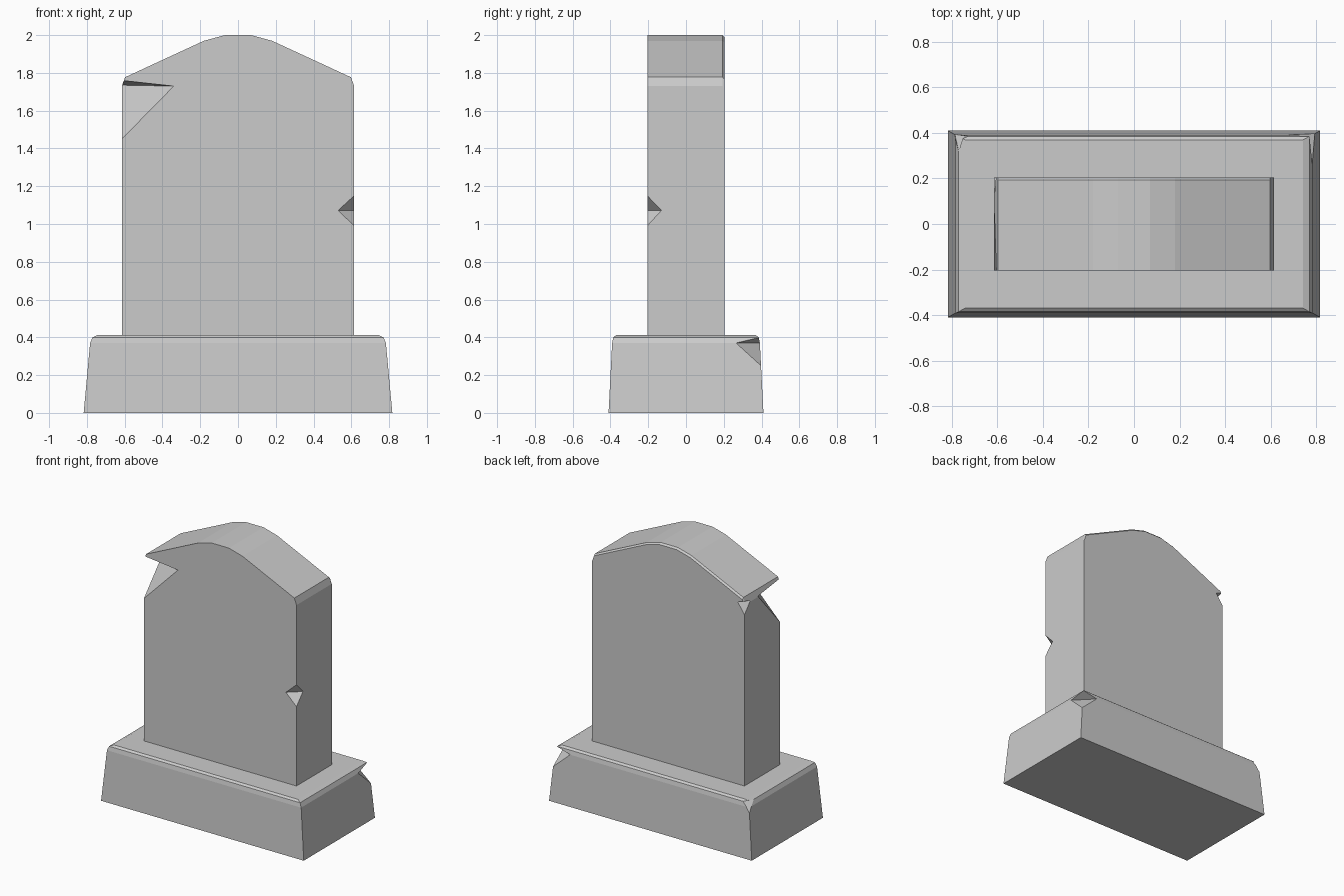
import bpy, bmesh
from mathutils import Vector

if "Cube" in bpy.data.objects:
    bpy.data.objects.remove(bpy.data.objects["Cube"])


def make_object(name, bm):
    bmesh.ops.recalc_face_normals(bm, faces=bm.faces[:])
    mesh = bpy.data.meshes.new(name)
    bm.to_mesh(mesh)
    bm.free()
    obj = bpy.data.objects.new(name, mesh)
    bpy.context.collection.objects.link(obj)
    return obj


def loft(name, rings):
    """Join matching closed rings of points and cap both ends."""
    bm = bmesh.new()
    loops = [[bm.verts.new(p) for p in ring] for ring in rings]
    for a, b in zip(loops, loops[1:]):
        n = len(a)
        for i in range(n):
            j = (i + 1) % n
            bm.faces.new((a[i], a[j], b[j], b[i]))
    bm.faces.new(loops[0])
    bm.faces.new(loops[-1])
    return make_object(name, bm)


def chip(target, low, high, side_a, side_b, grow=1.3):
    """Cut a wedge from an edge; growing about the ridge keeps its planes."""
    mid = (Vector(side_a) + Vector(side_b)) / 2
    bm = bmesh.new()
    for p in (low, high, side_a, side_b):
        bm.verts.new(mid + (Vector(p) - mid) * grow)
    bmesh.ops.convex_hull(bm, input=bm.verts[:])
    cutter = make_object("chip_cutter", bm)
    cutter.hide_render = True
    mod = target.modifiers.new("chip", 'BOOLEAN')
    mod.operation = 'DIFFERENCE'
    mod.solver = 'EXACT'
    mod.object = cutter
    bpy.context.view_layer.objects.active = target
    bpy.ops.object.modifier_apply(modifier=mod.name)
    bpy.data.objects.remove(cutter, do_unlink=True)


# Tapered base with a rounded top edge
levels = [(0.817, 0.41, 0), (0.783, 0.391, 0.37),
          (0.77, 0.385, 0.40), (0.743, 0.37, 0.412)]
base = loft("base", [[(-x, -y, z), (x, -y, z), (x, y, z), (-x, y, z)]
                     for x, y, z in levels])

# Upright slab with a peaked, rounded top and softened back top edge
half = [(0.615, 0.40), (0.615, 1.73), (0.598, 1.777), (0.18, 1.97), (0.07, 2.0)]
outline = half + [(-x, z) for x, z in reversed(half)]
slab = loft("slab", [[(x, y, z - (drop if z > 1 else 0)) for x, z in outline]
                     for y, drop in ((-0.205, 0), (0.193, 0), (0.205, 0.012))])

# Chips in the slab edges
chip(slab, (-0.615, -0.205, 1.45), (-0.615, -0.205, 1.76),
     (-0.34, -0.205, 1.73), (-0.615, 0.05, 1.735), 1.1)
chip(slab, (0.615, -0.205, 0.99), (0.615, -0.205, 1.15),
     (0.53, -0.205, 1.072), (0.615, -0.13, 1.072))
chip(slab, (-0.615, 0.205, 1.66), (-0.615, 0.205, 1.755),
     (-0.56, 0.205, 1.74), (-0.615, 0.135, 1.74))

# Chips in the back corners of the base
chip(base, (0.794, 0.397, 0.25), (0.775, 0.387, 0.40),
     (0.66, 0.391, 0.37), (0.783, 0.265, 0.37), 1.1)
chip(base, (-0.787, 0.394, 0.33), (-0.83, 0.43, 0.46),
     (-0.73, 0.385, 0.40), (-0.77, 0.32, 0.40), 1.0)
